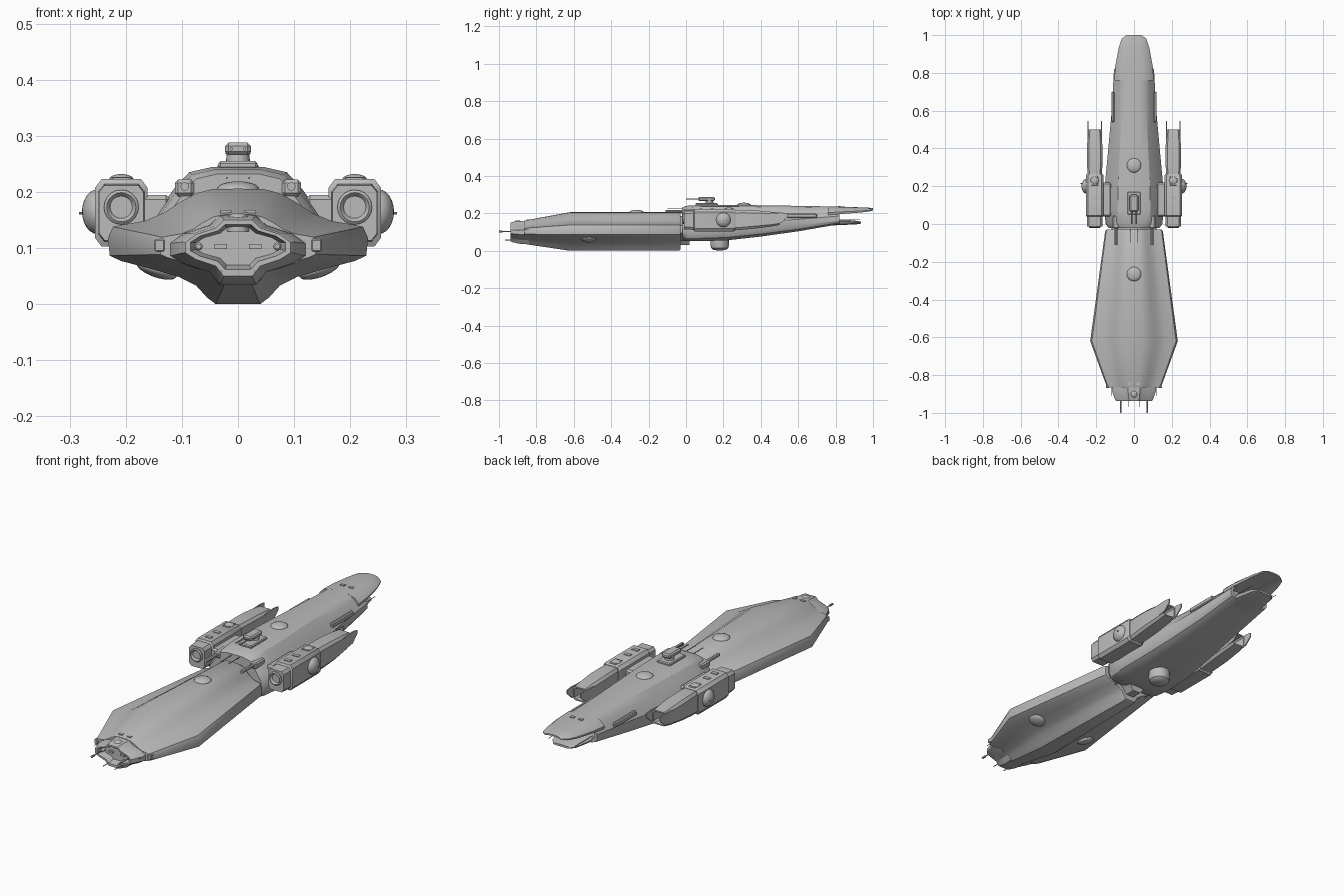
import bpy, bmesh, math
from mathutils import Matrix, Vector

hull_grey = bpy.data.materials.new("hull grey")
hull_grey.diffuse_color = (0.5, 0.5, 0.5, 1)


def finish(name, bm, angle=32):
    bmesh.ops.recalc_face_normals(bm, faces=bm.faces[:])
    me = bpy.data.meshes.new(name)
    bm.to_mesh(me)
    bm.free()
    ob = bpy.data.objects.new(name, me)
    bpy.context.collection.objects.link(ob)
    me.materials.append(hull_grey)
    bpy.ops.object.select_all(action='DESELECT')
    ob.select_set(True)
    bpy.context.view_layer.objects.active = ob
    bpy.ops.object.shade_smooth_by_angle(angle=math.radians(angle))
    return ob


def loft(name, rings):
    """Skin a list of closed rings of equal length and cap the ends."""
    bm = bmesh.new()
    vs = [[bm.verts.new(p) for p in r] for r in rings]
    n = len(vs[0])
    for a, b in zip(vs, vs[1:]):
        for i in range(n):
            j = (i + 1) % n
            bm.faces.new((a[i], a[j], b[j], b[i]))
    bm.faces.new(vs[0])
    bm.faces.new(vs[-1])
    return finish(name, bm)


def section(half, y, hw, z0, z1, cx=0):
    """Half outline (x 0..1, z 0..1, top to bottom) mirrored and scaled at station y."""
    pts = half + [(-x, z) for x, z in reversed(half) if x > 0]
    return [(cx + x * hw, y, z0 + z * (z1 - z0)) for x, z in pts]


def body(name, half, stations, cx=0):
    return loft(name, [section(half, *s, cx=cx) for s in stations])


def box(name, c, s, bevel=0.0):
    bm = bmesh.new()
    bmesh.ops.create_cube(bm, size=1, matrix=Matrix.Translation(c) @ Matrix.Diagonal((*s, 1)))
    if bevel:
        bmesh.ops.bevel(bm, geom=bm.edges[:], offset=bevel, segments=1, affect='EDGES')
    return finish(name, bm)


def lathe(name, c, axis, profile, n=20):
    """Revolve (radius, height) points around an axis through c."""
    rot = Vector((0, 0, 1)).rotation_difference(Vector(axis)).to_matrix()
    rings = []
    for r, h in profile:
        rings.append([Vector(c) + rot @ Vector((r * math.cos(t * math.tau / n), r * math.sin(t * math.tau / n), h))
                      for t in range(n)])
    return loft(name, rings)


def dome(name, c, axis, r, h):
    arc = [(r * math.cos(a), h * math.sin(a)) for a in [k * math.pi / 12 for k in range(6)]]
    return lathe(name, c, axis, [(r, -0.02)] + arc + [(r * 0.05, h)])


def rod(name, x, y0, y1, z, r):
    return lathe(name, (x, y0, z), (0, 1, 0), [(r, 0), (r, y1 - y0)], 8)


# Forward hull: broad, flattened wedge with a keel
FORE = [(0, 1), (.2, .995), (.32, .96), (.45, .88), (.57, .79), (.72, .72), (.88, .69), (.96, .67),
        (1, .57), (.985, .42), (.9, .375), (.68, .31), (.45, .235), (.32, .16), (.24, .06), (.17, 0), (0, 0)]
body("forward_hull", FORE, [(-.865, .14, .037, .16), (-.85, .148, .034, .164), (-.62, .232, 0, .206),
                            (-.35, .195, 0, .206), (-.04, .153, 0, .206), (-.03, .146, .006, .2)])

# Nose collar with a stepped recess
NOSE = [(0, 1), (.27, 1), (.42, .86), (.8, .74), (1, .6), (1, .42), (.8, .3), (.42, .18), (.27, 0), (0, 0)]
body("nose", NOSE, [(-.84, .125, .035, .158), (-.88, .118, .035, .158), (-.93, .1, .046, .154),
                    (-.938, .094, .05, .15), (-.938, .085, .062, .142), (-.905, .075, .07, .136)])
dome("nose_dome", (0, -.9, .15), (0, 0, 1), .02, .013)
for s in (-1, 1):
    dome("nose_sensor", (s * .07, -.92, .103), (0, -1, 0), .007, .006)
    box("nose_slot", (s * .031, -.908, .103), (.022, .012, .009))
    rod("nose_antenna", s * .07, -1, -.9, .103, .003)
    lathe("antenna_tip", (s * .07, -1, .103), (0, 1, 0), [(.005, 0), (.005, .02)], 8)
    rod("lower_antenna", s * .03, -.968, -.9, .058, .002)
    rod("side_antenna", s * .118, -.91, -.84, .11, .0015)
    box("side_sensor", (s * .14, -.852, .105), (.018, .03, .022), .002)
    box("front_window", (s * .022, -.845, .164), (.02, .014, .008))
    dome("hull_belly_dome", (s * .145, -.52, .062), (s * .35, 0, -1), .038, .014)

# Neck and rear hull tapering to an open tail
body("neck", FORE, [(-.06, .12, .03, .185), (.02, .12, .03, .185)])
REAR = [(0, 1), (.28, 1), (.55, .95), (.72, .8), (.88, .62), (1, .47), (1, .2), (.92, .08), (.72, 0), (.35, .02), (0, .03)]
body("rear_hull", REAR, [(-.02, .135, .062, .232), (0, .15, .053, .24), (.08, .158, .051, .245),
                         (.22, .153, .056, .245), (.4, .136, .076, .243), (.6, .118, .104, .24),
                         (.82, .106, .142, .236), (.82, .09, .155, .222), (.78, .085, .16, .218)])
TAIL = [(0, 1), (.45, .97), (.8, .75), (1, .3), (.97, 0), (.6, .35), (0, .45)]
body("tail_upper_fin", TAIL, [(.76, .104, .19, .237), (.83, .1, .196, .236), (.93, .082, .204, .232),
                              (.98, .066, .21, .23), (1, .04, .215, .227)])
TONGUE = [(0, 1), (.7, .95), (1, .65), (.9, .2), (.6, 0), (0, 0)]
body("tail_lower_tongue", TONGUE, [(.75, .088, .134, .172), (.84, .078, .138, .167), (.91, .064, .141, .16),
                                   (.935, .045, .145, .155)])
dome("belly_dome_base", (0, .18, .06), (0, 0, -1), .05, .012)
lathe("belly_dome", (0, .18, .07), (0, 0, -1), [(.048, 0), (.05, .035), (.046, .055), (.036, .064), (.015, .068)])

# Sensor domes along the spine
for y, z in ((-.265, .205), (.31, .243)):
    dome("spine_dome", (0, y, z), (0, 0, 1), .038, .014)

# Dorsal turret
box("turret_plinth", (0, .11, .248), (.07, .12, .014), .004)
lathe("turret_ring", (0, .125, .25), (0, 0, 1), [(.022, 0), (.02, .018), (.022, .018), (.022, .022)])
box("turret_head", (0, .11, .277), (.046, .09, .022), .006)
for s in (-1, 1):
    rod("turret_gun", s * .012, -.0, .08, .277, .003)

    # Shoulder guns and thin forward probes
    rod("shoulder_gun", s * .095, -.11, .03, .21, .008)
    rod("forward_probe", s * .02, -.1, .01, .225, .002)
    rod("belly_probe", s * .09, -.03, .06, .055, .002)
    box("gun_mount", (s * .095, .01, .207), (.035, .07, .03), .006)
    box("stern_window", (s * .022, .82, .236), (.02, .014, .007))
    rod("stern_probe", s * .07, .8, .93, .165, .0015)
    box("side_strake", (s * .112, .62, .187), (.016, .16, .022), .004)

# Engine pods either side
POD = [(0, 1), (.75, 1), (1, .87), (1, .13), (.75, 0), (0, 0)]
for s in (-1, 1):
    x = s * .208
    body("pod_front", POD, [(-.012, .036, .118, .208), (-.012, .04, .114, .212), (.04, .041, .112, .214),
                            (.045, .047, .103, .223), (.255, .047, .103, .223), (.265, .042, .11, .218)], cx=x)
    lathe("pod_intake", (x, .01, .173), (0, -1, 0), [(.031, 0), (.031, .027), (.026, .031), (.022, .027), (.019, .02)])
    body("pod_rear", POD, [(.25, .036, .11, .216), (.3, .04, .112, .217), (.38, .042, .12, .215),
                           (.46, .038, .13, .208), (.5, .034, .138, .203), (.5, .028, .144, .197), (.44, .02, .15, .19)], cx=x)
    for d in (-1, 1):
        # Tapered exhaust blades
        loft("exhaust_blade", [[(x + d * (.033 + k), y, z) for k, z in ((0, a), (.005, a), (.005, b), (0, b))]
                               for y, a, b in ((.44, .14, .2), (.51, .15, .204), (.545, .182, .2))])
    box("pod_pylon", (s * .155, .13, .165), (.07, .18, .06), .008)
    box("pod_top_hatch", (x, .23, .223), (.036, .05, .008), .002)
    dome("pod_top_dome", (x, .23, .222), (0, 0, 1), .022, .01)
    dome("pod_side_dome", (s * .25, .2, .165), (s, 0, 0), .04, .028)
    lathe("pod_side_probe", (s * .27, .215, .162), (s, 0, 0), [(.0025, 0), (.0025, .013)], 8)
    for y in (.08, .14):
        box("pod_vent", (x, y, .223), (.03, .018, .006))
